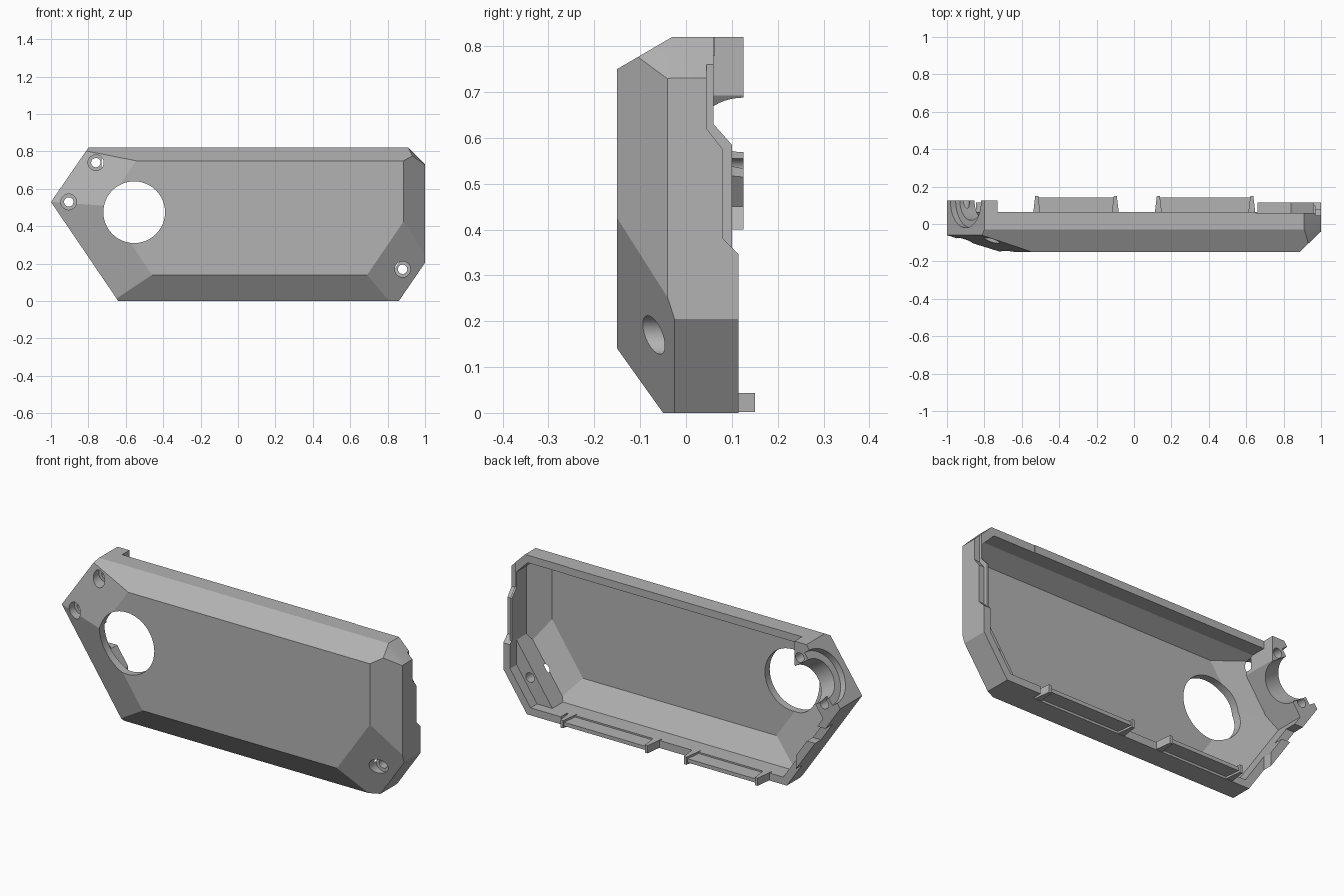
import bpy, bmesh, math
from mathutils import Vector, Matrix

if "Cube" in bpy.data.objects:
    bpy.data.objects.remove(bpy.data.objects["Cube"], do_unlink=True)

grey = bpy.data.materials.new("plain grey")
grey.use_nodes = True
colour = (0.45, 0.45, 0.45, 1)
grey.diffuse_color = colour
grey.node_tree.nodes["Principled BSDF"].inputs["Base Color"].default_value = colour


def to_object(name, bm):
    bmesh.ops.recalc_face_normals(bm, faces=bm.faces)
    mesh = bpy.data.meshes.new(name)
    bm.to_mesh(mesh)
    bm.free()
    ob = bpy.data.objects.new(name, mesh)
    bpy.context.collection.objects.link(ob)
    mesh.materials.append(grey)
    return ob


def prism(name, points, axis, lo, hi):
    """Extrude a flat polygon: xz points along y, or yz points along x."""
    bm = bmesh.new()
    if axis == "y":
        verts = [bm.verts.new((a, lo, b)) for a, b in points]
        step = (0, hi - lo, 0)
    else:
        verts = [bm.verts.new((lo, a, b)) for a, b in points]
        step = (hi - lo, 0, 0)
    face = bm.faces.new(verts)
    out = bmesh.ops.extrude_face_region(bm, geom=[face])
    moved = [v for v in out["geom"] if isinstance(v, bmesh.types.BMVert)]
    bmesh.ops.translate(bm, vec=step, verts=moved)
    return to_object(name, bm)


def box(name, x0, x1, y0, y1, z0, z1):
    return prism(name, [(x0, z0), (x1, z0), (x1, z1), (x0, z1)], "y", y0, y1)


def rod(name, start, end, radius):
    start, end = Vector(start), Vector(end)
    d = end - start
    place = Matrix.Translation((start + end) / 2) @ d.to_track_quat("Z", "Y").to_matrix().to_4x4()
    bm = bmesh.new()
    bmesh.ops.create_cone(bm, cap_ends=True, segments=48, radius1=radius,
                          radius2=radius, depth=d.length, matrix=place)
    return to_object(name, bm)


def combine(target, tool, operation="DIFFERENCE"):
    mod = target.modifiers.new("join", "BOOLEAN")
    mod.operation, mod.solver, mod.object = operation, "EXACT", tool
    bpy.context.view_layer.objects.active = target
    bpy.ops.object.modifier_apply(modifier=mod.name)
    bpy.data.objects.remove(tool, do_unlink=True)


# Outline of the case, with the run and drop of each front bevel
outline = [(-.64, 0), (.86, 0), (1, .205), (1, .73), (.91, .82), (-.8, .82), (-1, .53)]
bevels = [(.14, .10), (.219, .125), (.115, .11), (.025, .115), (.07, .12), (.25, .09), (.228, .09)]
FRONT = -.15


def edge(i):
    a, b = outline[i], outline[(i + 1) % len(outline)]
    a, b = Vector((a[0], 0, a[1])), Vector((b[0], 0, b[1]))
    d = (b - a).normalized()
    return a, b, Vector((-d.z, 0, d.x))


def hull(name, inset, back):
    planes = [(Vector((0, FRONT, 0)), Vector((0, -1, 0))),
              (Vector((0, back + inset, 0)), Vector((0, 1, 0)))]
    for i, (run, drop) in enumerate(bevels):
        a, b, inward = edge(i)
        planes.append((a, -inward))
        slope = Vector((0, -run, 0)) - inward * drop
        planes.append((a + Vector((0, FRONT + drop, 0)), slope.normalized()))
    bm = bmesh.new()
    bmesh.ops.create_cube(bm, size=4)
    for point, normal in planes:
        bmesh.ops.bisect_plane(bm, geom=bm.verts[:] + bm.edges[:] + bm.faces[:],
                               plane_co=point - normal * inset, plane_no=normal,
                               clear_outer=True)
        bmesh.ops.holes_fill(bm, edges=bm.edges[:], sides=0)
    return to_object(name, bm)


def strip(name, i, width, y1):
    """Solid strip standing along the inside of one outline edge."""
    a, b, inward = edge(i)
    along = (b - a).normalized() * .1
    corners = [a - along - inward * .2, b + along - inward * .2,
               b + along + inward * width, a - along + inward * width]
    return prism(name, [(c.x, c.z) for c in corners], "y", -.5, y1)


# Hollow case with solid mounting blocks left at two corners
case = hull("case", 0, .125)
cavity = hull("cavity", .04, .4)
mount = strip("cable_mount", 5, .13, .6)
combine(mount, box("mount_limit", -2, -.73, -1, 1, -1, 2), "INTERSECT")
combine(cavity, mount)
combine(cavity, strip("screw_mount", 1, .115, .06))
combine(case, cavity)

# Rim heights: long sides, stepped right end, left end notches
combine(case, box("long_rim_cut", -.73, .66, .063, .5, -1, 2))
combine(case, prism("right_rim_cut", [(.115, -1), (.115, .345), (.1, .36), (.1, .585), (.06, .63),
                                      (.06, 2), (.5, 2), (.5, -1)], "x", .65, 2))
combine(case, prism("right_step_cut", [(.115, .345), (.08, .38), (.08, .575), (.045, .62),
                                       (.045, 2), (.5, 2), (.5, .345)], "x", .97, 2))
combine(case, box("left_notch", -2, -.72, .065, .5, .3, .4))
combine(case, box("left_low_cut", -2, -.72, .115, .5, -1, .31))

# Cable opening with a wider recess outside
a, b, inward = edge(5)
centre = (a + b) / 2 + Vector((0, .125, 0))
for radius, start, end in [(.105, -.1, .2), (.145, -.1, .035)]:
    combine(case, rod("cable_cut", centre + inward * start, centre + inward * end, radius))

# Large round window
combine(case, rod("window_cut", (-.555, -.5, .475), (-.555, .04, .475), .165))

# Screw holes with sunk heads
for x, z in [(-.905, .53), (-.76, .74), (.88, .17)]:
    combine(case, rod("screw_cut", (x, -.5, z), (x, .5, z), .025))
    combine(case, rod("head_cut", (x, -.5, z), (x, -.03, z), .042))

case.select_set(True)
bpy.context.view_layer.objects.active = case
bpy.ops.object.shade_smooth_by_angle(angle=math.radians(15))

# Clip tabs on the bottom rim, each with two end posts
for side, x0, x1 in [("right", -.54, -.08), ("left", .11, .65)]:
    box(side + "_clip_tab", x0 + .02, x1 - .02, .04, .143, .012, .032)
    for end, x, s in [("outer", x0, 1), ("inner", x1, -1)]:
        profile = [(x, .05), (x + s * .012, .15), (x + s * .028, .15), (x + s * .04, .05)]
        bm = bmesh.new()
        verts = [bm.verts.new((px, py, .002)) for px, py in profile]
        out = bmesh.ops.extrude_face_region(bm, geom=[bm.faces.new(verts)])
        top = [v for v in out["geom"] if isinstance(v, bmesh.types.BMVert)]
        bmesh.ops.translate(bm, vec=(0, 0, .041), verts=top)
        to_object(side + "_clip_" + end + "_post", bm)
